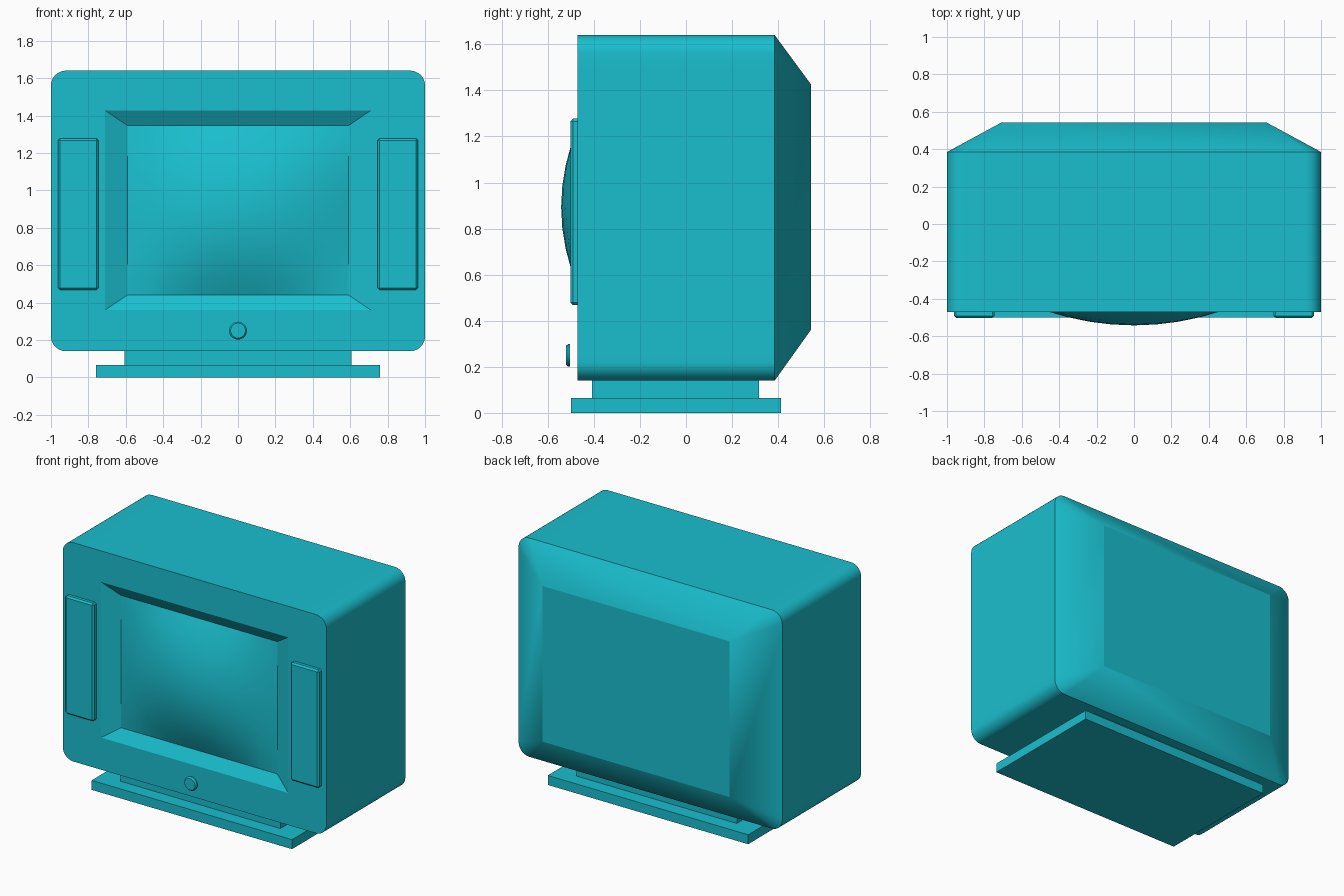
import bpy, bmesh, math

if "Cube" in bpy.data.objects:
    bpy.data.objects.remove(bpy.data.objects["Cube"])

mat = bpy.data.materials.new("teal")
mat.diffuse_color = (0.01, 0.52, 0.62, 1)
mat.use_nodes = True
mat.node_tree.nodes["Principled BSDF"].inputs["Base Color"].default_value = mat.diffuse_color


def finish(bm, name, smooth=None):
    me = bpy.data.meshes.new(name)
    bm.to_mesh(me)
    bm.free()
    me.materials.append(mat)
    ob = bpy.data.objects.new(name, me)
    bpy.context.collection.objects.link(ob)
    if smooth:
        bpy.ops.object.select_all(action='DESELECT')
        ob.select_set(True)
        bpy.context.view_layer.objects.active = ob
        bpy.ops.object.shade_smooth_by_angle(angle=math.radians(smooth))
    return ob


def box(name, x0, x1, y0, y1, z0, z1, bevel=0):
    bm = bmesh.new()
    bmesh.ops.create_cube(bm, size=1)
    for v in bm.verts:
        v.co = ((x0 + x1) / 2 + v.co.x * (x1 - x0),
                (y0 + y1) / 2 + v.co.y * (y1 - y0),
                (z0 + z1) / 2 + v.co.z * (z1 - z0))
    ob = finish(bm, name)
    if bevel:
        mod = ob.modifiers.new("edge_bevel", 'BEVEL')
        mod.width, mod.segments = bevel, 1
    return ob


# Cabinet: rounded box with a tapered back and a framed front opening
CZ, HX, HZ, R, ARC = 0.89, 1.0, 0.75, 0.08, 8


def rounded_ring(bm, y):
    """Four corner groups, each an arc with one extra point on either side."""
    groups = []
    for k, (sx, sz) in enumerate([(1, 1), (-1, 1), (-1, -1), (1, -1)]):
        arc = [(sx * (HX - R) + R * math.cos(a), sz * (HZ - R) + R * math.sin(a))
               for a in (math.pi / 2 * (k + i / ARC) for i in range(ARC + 1))]
        side, flat = (sx * HX, sz * 0.61), (sx * 0.78, sz * HZ)
        pts = [side] + arc + [flat] if k % 2 == 0 else [flat] + arc + [side]
        groups.append([bm.verts.new((x, y, CZ + z)) for x, z in pts])
    return groups


def rect_ring(bm, y, hx, z0, z1):
    return [bm.verts.new((x, y, z)) for x, z in
            [(hx, z1), (-hx, z1), (-hx, z0), (hx, z0)]]


def fan_to_rect(bm, groups, rect):
    for k in range(4):
        g, n = groups[k], (k + 1) % 4
        for a, b in zip(g, g[1:]):
            bm.faces.new((a, b, rect[k]))
        bm.faces.new((g[-1], groups[n][0], rect[n], rect[k]))


def bridge(bm, a, b):
    for i in range(len(a)):
        j = (i + 1) % len(a)
        bm.faces.new((a[i], a[j], b[j], b[i]))


bm = bmesh.new()
front, rear = rounded_ring(bm, -0.47), rounded_ring(bm, 0.385)
bridge(bm, sum(front, []), sum(rear, []))
back = rect_ring(bm, 0.542, 0.71, 0.36, 1.427)
fan_to_rect(bm, rear, back)
bm.faces.new(back)
opening = rect_ring(bm, -0.47, 0.71, 0.36, 1.427)
fan_to_rect(bm, front, opening)
bridge(bm, opening, rect_ring(bm, -0.42, 0.592, 0.44, 1.347))
bmesh.ops.recalc_face_normals(bm, faces=bm.faces)
finish(bm, "cabinet", 20)

# Bulging screen
bm = bmesh.new()
bmesh.ops.create_grid(bm, x_segments=10, y_segments=10, size=1)
for v in bm.verts:
    u, w = v.co.x, v.co.y
    v.co = (0.592 * u, -0.42 - 0.122 * (1 - u * u) * (1 - w * w), 0.8935 + 0.4535 * w)
bm.normal_update()
if sum(f.normal.y for f in bm.faces) > 0:
    bmesh.ops.reverse_faces(bm, faces=bm.faces)
finish(bm, "screen", 40)

# Speaker panels either side of the screen
for s, label in ((-1, "left"), (1, "right")):
    xs = sorted((s * 0.745, s * 0.963))
    box("speaker_panel_" + label, *xs, -0.502, -0.455, 0.468, 1.277, 0.011)

# Power knob, standing just clear of the front
bm = bmesh.new()
rings = []
for r, y in ((0.048, -0.503), (0.048, -0.513), (0.04, -0.522)):
    rings.append([bm.verts.new((r * math.cos(t), y, 0.25 + r * math.sin(t)))
                  for t in (math.tau * i / 20 for i in range(20))])
for a, b in zip(rings, rings[1:]):
    bridge(bm, a, b)
bm.faces.new(rings[0])
bm.faces.new(rings[-1])
bmesh.ops.recalc_face_normals(bm, faces=bm.faces)
finish(bm, "power_knob", 30)

# Stand
box("stand_neck", -0.607, 0.607, -0.408, 0.317, 0.06, 0.145)
box("stand_base", -0.76, 0.76, -0.5, 0.412, 0, 0.065)
